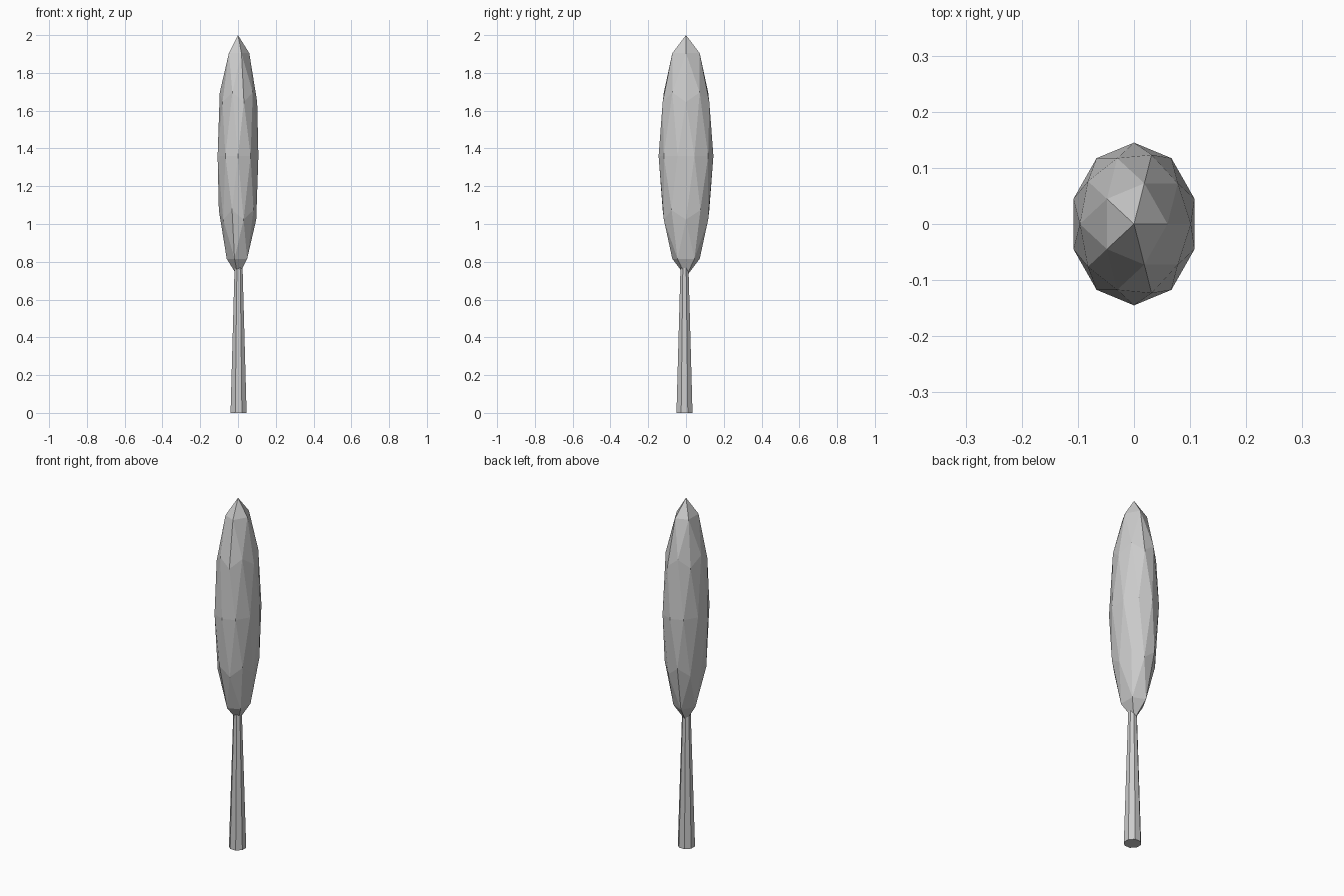
import bpy
from math import pi

if "Cube" in bpy.data.objects:
    bpy.data.objects.remove(bpy.data.objects["Cube"])

# Foliage: faceted, stretched ball
bpy.ops.mesh.primitive_ico_sphere_add(subdivisions=2, radius=1, location=(0, 0, 1.36))
foliage = bpy.context.object
foliage.name = "foliage"
foliage.scale = (0.1135, 0.145, 0.64)

# Trunk: tapered octagonal post, slightly off centre
bpy.ops.mesh.primitive_cone_add(vertices=8, radius1=0.046, radius2=0.022, depth=0.8,
                                location=(0.003, -0.008, 0.4), rotation=(0, 0, pi / 8))
trunk = bpy.context.object
trunk.name = "trunk"
